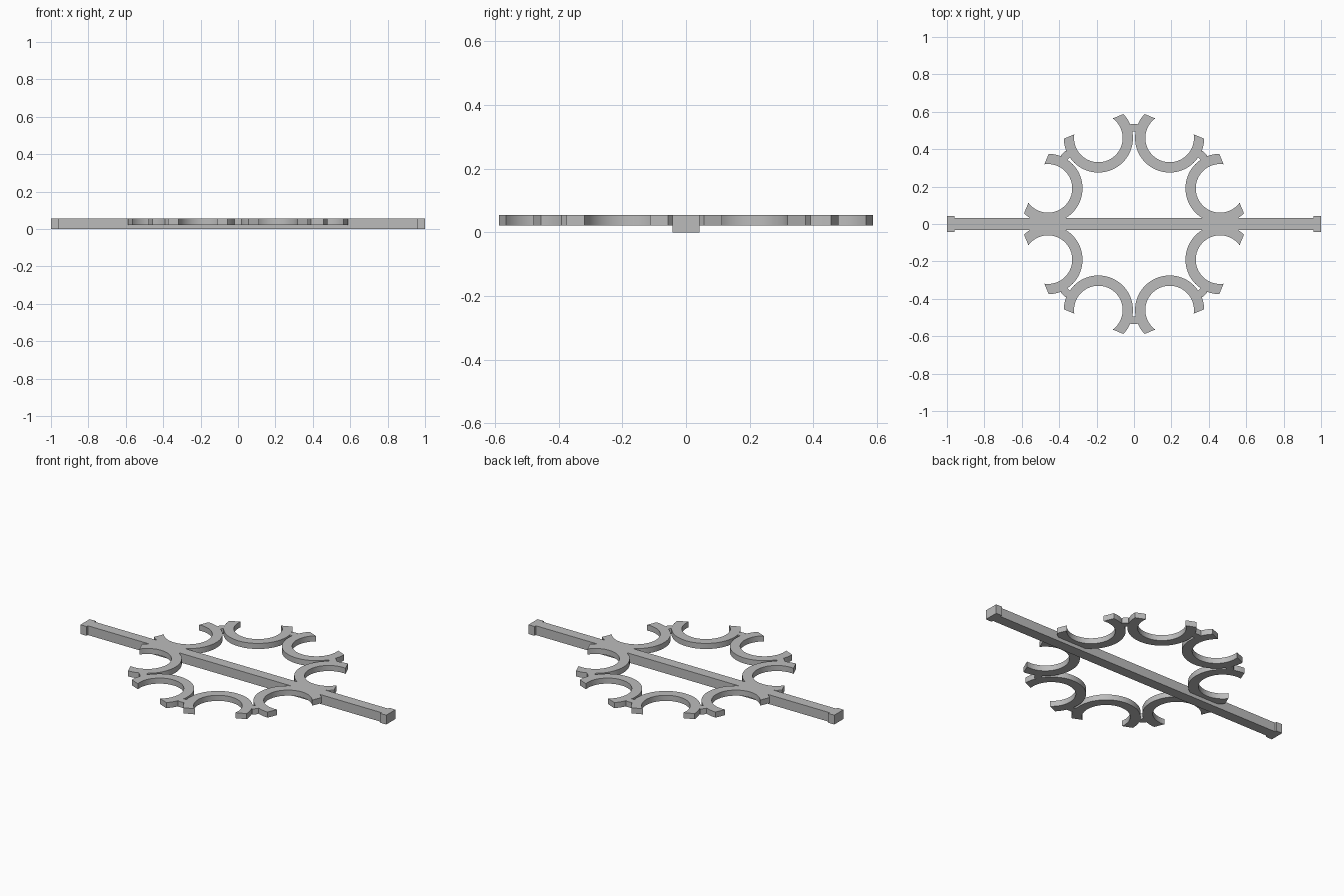
import bpy
import bmesh
import math
from mathutils import Matrix

cube = bpy.data.objects.get("Cube")
if cube:
    bpy.data.objects.remove(cube, do_unlink=True)

grey = bpy.data.materials.new("light grey")
grey.use_nodes = True
colour = (0.5, 0.5, 0.5, 1)
grey.diffuse_color = colour
grey.node_tree.nodes["Principled BSDF"].inputs["Base Color"].default_value = colour

TOP, RING_BASE = 0.055, 0.022
RING_DIST, OUTER, INNER, CUT = 0.498, 0.185, 0.13, 0.067
STEPS = 40


def finish(name, bm, smooth=False):
    bmesh.ops.recalc_face_normals(bm, faces=bm.faces)
    mesh = bpy.data.meshes.new(name)
    bm.to_mesh(mesh)
    bm.free()
    mesh.materials.append(grey)
    obj = bpy.data.objects.new(name, mesh)
    bpy.context.collection.objects.link(obj)
    if smooth:
        bpy.ops.object.select_all(action='DESELECT')
        obj.select_set(True)
        bpy.context.view_layer.objects.active = obj
        bpy.ops.object.shade_smooth_by_angle(angle=math.radians(30))
    return obj


def box(name, x, y, z0, z1, half_x, half_y, turn=0):
    bm = bmesh.new()
    bmesh.ops.create_cube(bm, size=2)
    bmesh.ops.scale(bm, vec=(half_x, half_y, (z1 - z0) / 2), verts=bm.verts)
    bmesh.ops.translate(bm, vec=(x, y, (z0 + z1) / 2), verts=bm.verts)
    bmesh.ops.rotate(bm, matrix=Matrix.Rotation(turn, 3, 'Z'), verts=bm.verts)
    return finish(name, bm)


def open_ring(name, turn):
    # Arc band, open outward, with both ends trimmed on one straight line
    bm = bmesh.new()
    rows = []
    for radius in (INNER, OUTER):
        start = math.acos(CUT / radius)
        sweep = 2 * (math.pi - start)
        angles = [start + sweep * i / STEPS for i in range(STEPS + 1)]
        rows.append([bm.verts.new((RING_DIST + radius * math.cos(a),
                                   radius * math.sin(a), RING_BASE)) for a in angles])
    inner, outer = rows
    faces = [bm.faces.new((inner[i], outer[i], outer[i + 1], inner[i + 1]))
             for i in range(STEPS)]
    raised = bmesh.ops.extrude_face_region(bm, geom=faces, use_keep_orig=True)
    top = [v for v in raised["geom"] if isinstance(v, bmesh.types.BMVert)]
    bmesh.ops.translate(bm, vec=(0, 0, TOP - RING_BASE), verts=top)
    bmesh.ops.rotate(bm, matrix=Matrix.Rotation(turn, 3, 'Z'), verts=bm.verts)
    return finish(name, bm, smooth=True)


# Eight open rings and the short bridges that join neighbours
for k in range(8):
    open_ring(f"open_ring_{k + 1}", math.radians(22.5 + 45 * k))
    box(f"bridge_{k + 1}", 0.515, 0, RING_BASE, TOP, 0.02, 0.018, math.radians(45 * k))

# Long cross bar with wider end caps
box("cross_bar", 0, 0, 0, TOP, 0.97, 0.031)
for side, x in (("left", 0.98), ("right", -0.98)):
    box(f"end_cap_{side}", x, 0, 0, TOP, 0.02, 0.043)
